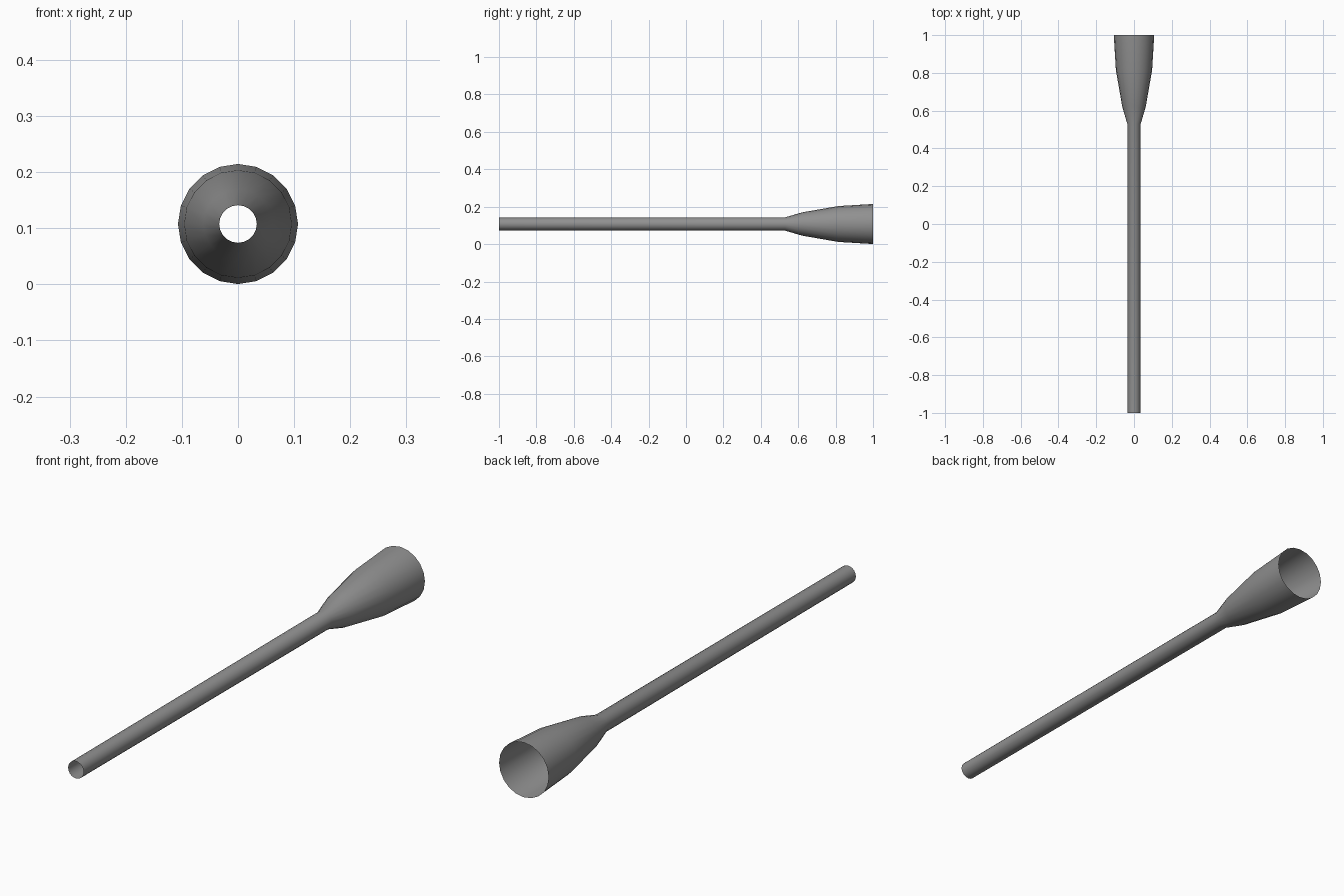
import bpy, bmesh
from math import sin, cos, tau

if "Cube" in bpy.data.objects:
    bpy.data.objects.remove(bpy.data.objects["Cube"])

SIDES = 20
CENTRE_Z = 0.1075
# (y, radius) profile: slim tapering tube opening into a flared bell
PROFILE = [(-1.0, 0.0335), (0.53, 0.0355), (0.62, 0.062), (0.815, 0.096), (1.0, 0.107)]

bm = bmesh.new()
rings = []
for y, r in PROFILE:
    rings.append([bm.verts.new((r * sin(tau * i / SIDES), y, CENTRE_Z + r * cos(tau * i / SIDES)))
                  for i in range(SIDES)])

# open shell, no end caps
for a, b in zip(rings, rings[1:]):
    for i in range(SIDES):
        j = (i + 1) % SIDES
        bm.faces.new((a[i], b[i], b[j], a[j]))
for f in bm.faces:
    f.smooth = True
    f.normal_update()
    c = f.calc_center_median()
    if f.normal.x * c.x + f.normal.z * (c.z - CENTRE_Z) < 0:
        f.normal_flip()

mesh = bpy.data.meshes.new("flared_tube")
bm.to_mesh(mesh)
bm.free()

# dark grey finish
mat = bpy.data.materials.new("dark_grey")
mat.diffuse_color = (0.28, 0.28, 0.28, 1.0)
mat.use_nodes = True
mat.node_tree.nodes["Principled BSDF"].inputs["Base Color"].default_value = mat.diffuse_color
mesh.materials.append(mat)

tube = bpy.data.objects.new("flared_tube", mesh)
bpy.context.collection.objects.link(tube)
